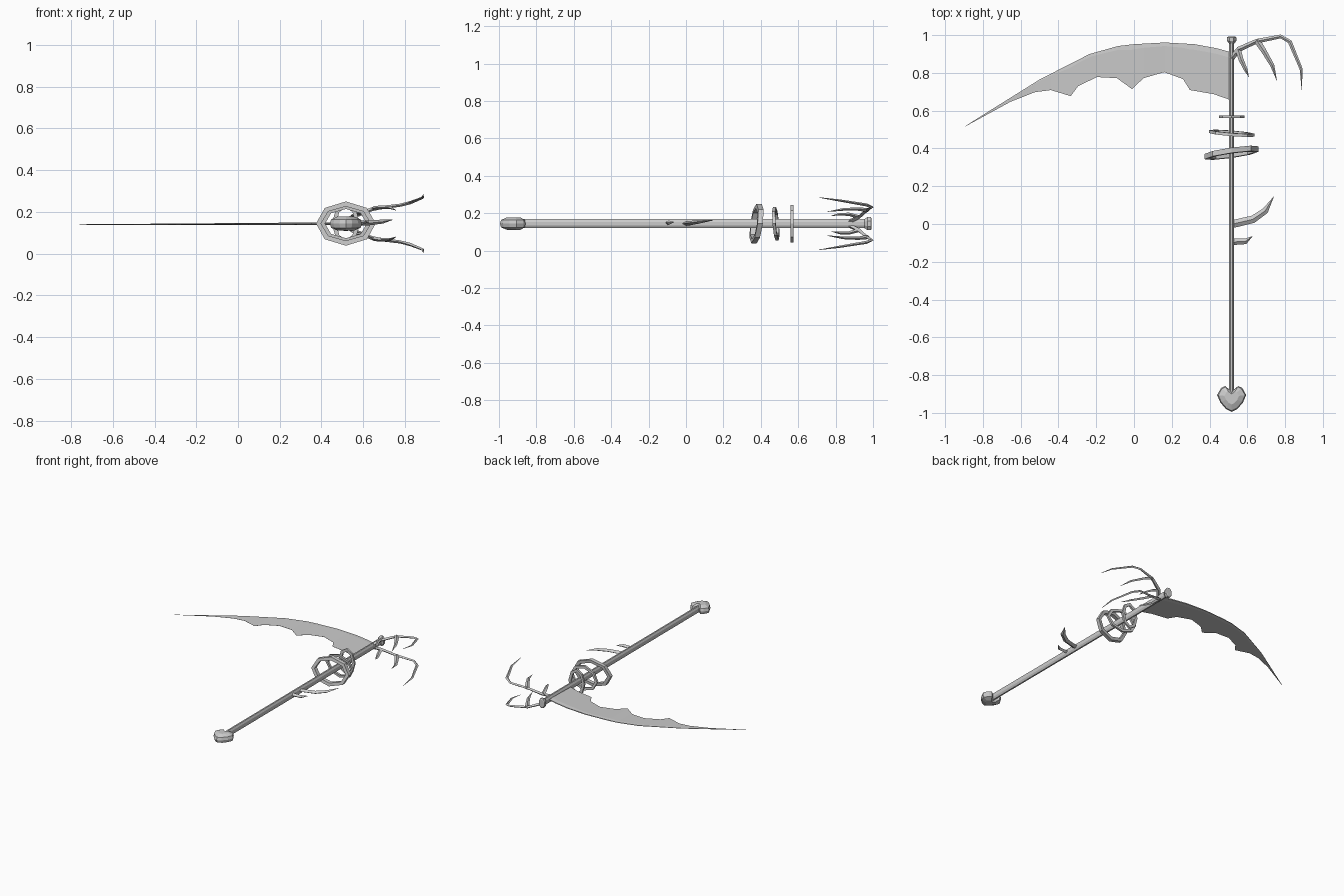
import bpy, bmesh, math
from mathutils import Vector, Matrix

if "Cube" in bpy.data.objects:
    bpy.data.objects.remove(bpy.data.objects["Cube"])

CX, CZ = 0.517, 0.144          # shaft axis


def finish(name, bm):
    bmesh.ops.remove_doubles(bm, verts=bm.verts, dist=1e-5)
    bmesh.ops.recalc_face_normals(bm, faces=bm.faces)
    me = bpy.data.meshes.new(name)
    bm.to_mesh(me)
    bm.free()
    ob = bpy.data.objects.new(name, me)
    bpy.context.collection.objects.link(ob)
    return ob


def loft(name, sections, closed=False):
    """Skin a list of equal-length point rings."""
    bm = bmesh.new()
    rings = [[bm.verts.new(p) for p in s] for s in sections]
    n = len(rings[0])
    pairs = list(zip(rings, rings[1:]))
    if closed:
        pairs.append((rings[-1], rings[0]))
    for a, b in pairs:
        for i in range(n):
            j = (i + 1) % n
            bm.faces.new((a[i], a[j], b[j], b[i]))
    if not closed:
        bm.faces.new(rings[0])
        bm.faces.new(rings[-1])
    return finish(name, bm)


def oval(y, rx, rz, n=8):
    return [(CX + rx * math.cos(2 * math.pi * (i + .5) / n), y,
             CZ + rz * math.sin(2 * math.pi * (i + .5) / n)) for i in range(n)]


def spike(name, path, widths, thick, sign=1):
    """Tapered four-sided horn; path is x, y, height off the shaft axis."""
    pts = [Vector((x, y, CZ + sign * z)) for x, y, z in path]
    secs = []
    for i, p in enumerate(pts):
        t = pts[min(i + 1, len(pts) - 1)] - pts[max(i - 1, 0)]
        side = Vector((-t.y, t.x, 0)).normalized() * widths[i] / 2
        up = t.cross(side).normalized() * thick * max(widths[i] / widths[0], .1) / 2
        secs.append([p + side, p + up, p - side, p - up])
    return loft(name, secs)


def lerp(table, x):
    for (x0, y0), (x1, y1) in zip(table, table[1:]):
        if x0 <= x <= x1:
            return y0 + (y1 - y0) * (x - x0) / (x1 - x0)
    return table[-1][1]


# Shaft and end cap
loft("shaft", [oval(-.89, .014, .026), oval(.98, .014, .026)])
loft("end_cap", [oval(.955, .015, .027), oval(.97, .027, .038),
                 oval(.988, .027, .038), oval(.992, .02, .03)])

# Heart-shaped pommel: rim with smaller raised faces above and below
half = [(0, -.885), (.035, -.858), (.056, -.868), (.077, -.905), (.06, -.945), (.03, -.98), (0, -.995)]
outline = half + [(-x, y) for x, y in half[-2:0:-1]]


def heart(s, dz):
    return [(CX + x * s, -.915 + (y + .915) * s, CZ + dz) for x, y in outline]


loft("pommel", [heart(.5, -.034), heart(.92, -.02), heart(1, 0), heart(.92, .02), heart(.5, .034)])

# Blade: thick spine tapering to a ragged cutting edge
spine = [(-.894, .518), (-.66, .665), (-.5, .765), (-.235, .9), (-.085, .942),
         (0, .952), (.164, .961), (.32, .952), (.44, .93), (.517, .908)]
edge = [(-.894, .516), (-.656, .646), (-.524, .698), (-.44, .709), (-.335, .677), (-.296, .73),
        (-.196, .778), (-.09, .772), (-.01, .714), (.05, .772), (.16, .804), (.26, .767),
        (.296, .709), (.42, .688), (.517, .654)]
secs = []
for x in sorted({p[0] for p in spine + edge}):
    f = (x + .894) / 1.411
    t, z = .0005 + .006 * f, CZ - .005 * (1 - f)
    ys, ye = lerp(spine, x), lerp(edge, x)
    ym = ys - (ys - ye) * .12
    secs.append([(x, ys, z - t * .5), (x, ym, z - t), (x, ye, z - .0004),
                 (x, ye, z + .0004), (x, ym, z + t), (x, ys, z + t * .5)])
loft("blade", secs)

# Three loose octagonal rings: y, radii, tube size, slopes along x and z
for i, (y, rx, rz, w, h, sx, sz) in enumerate([
        (.567, .067, .1, .022, .014, 0, 0),
        (.48, .12, .09, .02, .016, -.08, -.08),
        (.377, .143, .106, .024, .028, .14, .13)]):
    secs = []
    for k in range(8):
        a = 2 * math.pi * k / 8
        sec = []
        for dr, dy in ((0, -h / 2), (0, h / 2), (-w, h / 2), (-w, -h / 2)):
            px, pz = (rx + dr) * math.cos(a), (rz + dr) * math.sin(a)
            sec.append((CX + px, y + dy + sx * px + sz * pz, CZ + pz))
        secs.append(sec)
    loft("ring_%d" % (i + 1), secs, closed=True)

# Pair of skeletal claws, mirrored above and below the shaft plane
for side, sg in (("upper", 1), ("lower", -1)):
    spike(side + "_claw_arm",
          [(.515, .875, .012), (.555, .925, .035), (.65, .968, .072), (.777, .993, .088),
           (.825, .965, .1), (.885, .82, .124), (.888, .71, .14)],
          [.03, .028, .024, .02, .022, .016, .001], .022, sg)
    spike(side + "_claw_middle_finger",
          [(.65, .972, .072), (.685, .92, .078), (.732, .84, .076), (.757, .757, .064)],
          [.034, .028, .022, .001], .022, sg)
    spike(side + "_claw_inner_finger",
          [(.55, .925, .035), (.567, .87, .05), (.59, .82, .05), (.608, .778, .042)],
          [.03, .026, .02, .001], .02, sg)

# Thorns on the shaft
spike("long_thorn", [(.515, -.002, 0), (.63, .025, .003), (.695, .07, .01), (.74, .145, .018)],
      [.042, .04, .034, .001], .024)
spike("short_thorn", [(.515, -.095, .004), (.59, -.092, .005), (.628, -.064, .008)],
      [.034, .03, .001], .026)
